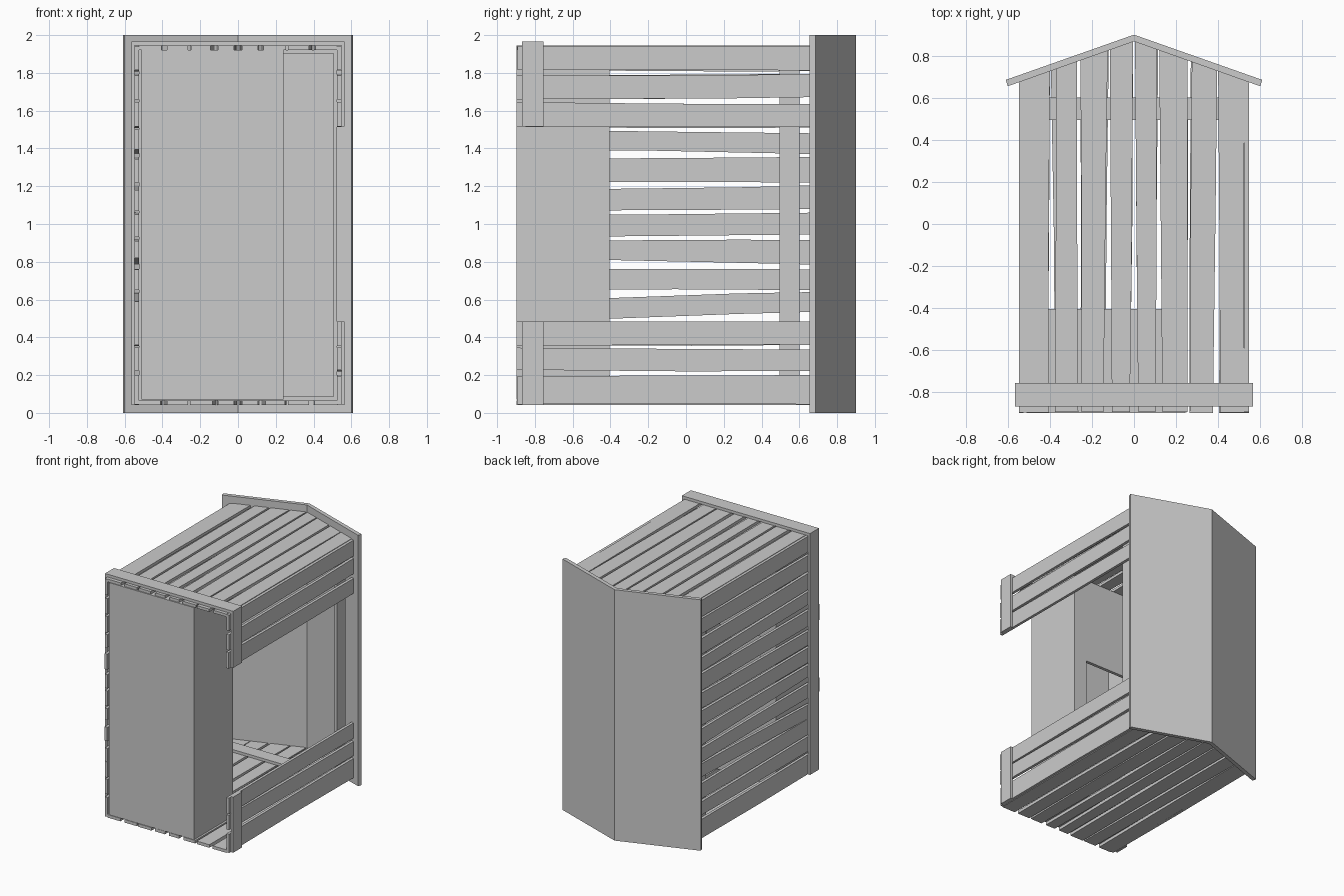
import bpy, bmesh, random
from mathutils import Vector

if "Cube" in bpy.data.objects:
    bpy.data.objects.remove(bpy.data.objects["Cube"])

random.seed(4)
ROOF_Y, SLOPE = 0.872, 0.352      # underside of the roof: y = ROOF_Y - SLOPE*|x|


def prism(name, pts, place, a, b):
    """Extrude a 2D outline between depths a and b; place maps (u, v, depth) to xyz."""
    bm = bmesh.new()
    lo = [bm.verts.new(place(u, v, a)) for u, v in pts]
    hi = [bm.verts.new(place(u, v, b)) for u, v in pts]
    bm.faces.new(lo)
    bm.faces.new(hi)
    n = len(pts)
    for i in range(n):
        j = (i + 1) % n
        bm.faces.new((lo[i], lo[j], hi[j], hi[i]))
    bmesh.ops.recalc_face_normals(bm, faces=bm.faces[:])
    me = bpy.data.meshes.new(name)
    bm.to_mesh(me)
    bm.free()
    ob = bpy.data.objects.new(name, me)
    bpy.context.collection.objects.link(ob)
    return ob


def along_z(u, v, d):
    return Vector((u, v, d))


def along_x(u, v, d):
    return Vector((d, v, u))


def box(name, x0, x1, y0, y1, z0, z1):
    return prism(name, [(x0, y0), (x1, y0), (x1, y1), (x0, y1)], along_z, z0, z1)


def plank(name, ends, place, a, b, top):
    """Rough board running along y; ends = low/high edge at the foot and at the head."""
    l0, h0, l1, h1 = ends
    foot = -0.895 + random.uniform(-0.003, 0.003)
    ym = random.uniform(-0.2, 0.3)
    t = (ym - foot) / (0.65 - foot)
    jl, jh = random.uniform(-0.005, 0.005), random.uniform(-0.005, 0.005)
    pts = [(l0, foot), (h0, foot), (h0 + (h1 - h0) * t + jh, ym), (h1, top(h1)),
           (l1, top(l1)), (l0 + (l1 - l0) * t + jl, ym)]
    return prism(name, pts, place, a, b)


def under_roof(x):
    return ROOF_Y - SLOPE * abs(x)


def eaves(z):
    return under_roof(0.545) + 0.005


# Roof: two sloped slabs meeting at the ridge
for name, s in (("roof_left", -1), ("roof_right", 1)):
    prism(name, [(0, 0.9), (s * 0.61, 0.685), (s * 0.60, 0.655), (0, 0.868)],
          along_z, 0, 2)

# Gable walls: boards cut to the roof line
gable = [(-.525, -.405, -.525, -.40), (-.375, -.265, -.37, -.27), (-.25, -.145, -.255, -.125),
         (-.105, -.02, -.115, -.005), (.02, .105, .005, .11), (.135, .255, .12, .255),
         (.265, .375, .275, .395), (.41, .525, .40, .525)]
for i, e in enumerate(gable):
    plank(f"upper_gable_plank_{i}", e, along_z, 1.922, 1.944, under_roof)
    m = (-e[1], -e[0], -e[3], -e[2])
    plank(f"lower_gable_plank_{i}", m, along_z, 0.042, 0.066, under_roof)

# Left wall: full stack of boards
wall = [(.045, .20, .045, .195), (.225, .345, .23, .335), (.36, .485, .36, .48),
        (.48, .59, .535, .64), (.65, .76, .65, .76), (.82, .91, .785, .915),
        (.93, 1.05, .945, 1.06), (1.07, 1.18, 1.08, 1.205), (1.22, 1.345, 1.22, 1.355),
        (1.395, 1.50, 1.37, 1.48), (1.515, 1.645, 1.51, 1.635),
        (1.66, 1.785, 1.675, 1.795), (1.815, 1.94, 1.81, 1.94)]
for i, e in enumerate(wall):
    plank(f"left_wall_plank_{i}", e, along_x, -0.547, -0.525, eaves)

# Right wall: three boards on each side of the doorway
door_side = [(.045, .195, .045, .20), (.228, .345, .222, .335), (.355, .483, .36, .483),
             (1.515, 1.645, 1.515, 1.635), (1.66, 1.785, 1.672, 1.795), (1.815, 1.94, 1.812, 1.94)]
for i, e in enumerate(door_side):
    plank(f"right_wall_plank_{i}", e, along_x, 0.525, 0.547, eaves)

# Inner frame below the eaves
box("frame_left", -.525, -.505, .495, .602, .066, 1.922)
box("frame_right", .505, .525, .495, .602, .066, 1.922)
box("frame_lower", -.505, .505, .495, .602, .066, .088)
box("frame_upper", -.505, .505, .495, .602, 1.902, 1.922)

# Outer belt near the foot of the walls, open at the doorway
BY0, BY1 = -.868, -.755
box("belt_upper", -.565, .565, BY0, BY1, 1.944, 1.966)
box("belt_left", -.565, -.547, BY0, BY1, .042, 1.944)
box("belt_right_low", .547, .565, BY0, BY1, .042, .485)
box("belt_right_high", .547, .565, BY0, BY1, 1.515, 1.944)

# Hollow bench with a square opening in its seat
bench = box("bench", -.51, .24, -.898, -.405, .07, 1.92)
cavity = box("bench_cavity_cutter", -.485, .215, -.875, -.43, .095, 1.895)
hole = box("bench_hole_cutter", -.37, .12, -.5, -.3, .77, 1.23)
for cutter in (cavity, hole):
    mod = bench.modifiers.new(cutter.name, 'BOOLEAN')
    mod.operation = 'DIFFERENCE'
    mod.solver = 'EXACT'
    mod.object = cutter
    cutter.hide_render = True
    cutter.hide_set(True)
